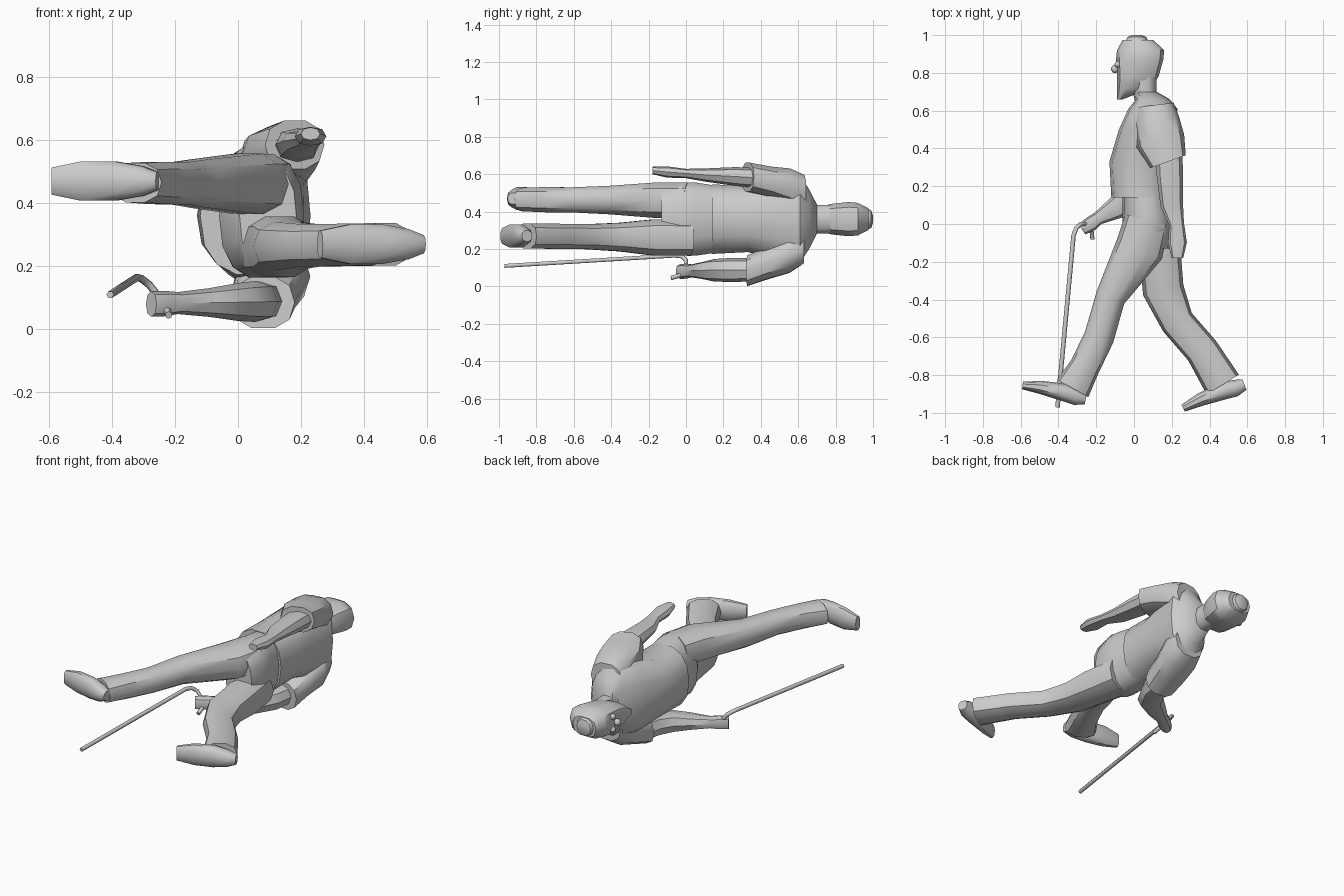
import bpy
import bmesh
import math
from mathutils import Vector

default_cube = bpy.data.objects.get("Cube")
if default_cube:
    bpy.data.objects.remove(default_cube, do_unlink=True)

grey = bpy.data.materials.new("plain grey")
grey.use_nodes = True
grey.diffuse_color = (0.6, 0.6, 0.6, 1)
grey_shader = grey.node_tree.nodes["Principled BSDF"]
grey_shader.inputs["Base Color"].default_value = grey.diffuse_color

# Height of the body's plane of symmetry, as the figure lies on its side
MIDDLE = 0.36


def finish(name, bm):
    """Turn a bmesh into a smooth shaded object that keeps its sharp edges."""
    bmesh.ops.recalc_face_normals(bm, faces=bm.faces)
    for face in bm.faces:
        face.smooth = True
    for edge in bm.edges:
        edge.smooth = edge.calc_face_angle(0) < math.radians(42)
    mesh = bpy.data.meshes.new(name)
    bm.to_mesh(mesh)
    bm.free()
    mesh.materials.append(grey)
    part = bpy.data.objects.new(name, mesh)
    bpy.context.collection.objects.link(part)


def rounded(value, roundness):
    return math.copysign(abs(value) ** roundness, value)


def loft(name, stations, start_z=MIDDLE, end_z=MIDDLE, sides=10,
         roundness=0.85, level=False):
    """Skin rings along a path of (x, y, half width, half depth) stations.

    Rings turn with the path, or stay square to the body when level is set.
    """
    bm = bmesh.new()
    loops = []
    last = len(stations) - 1
    for index, (x, y, width, depth) in enumerate(stations):
        before = stations[max(index - 1, 0)]
        after = stations[min(index + 1, last)]
        along = Vector((after[0] - before[0], after[1] - before[1], 0))
        across = along.normalized().cross(Vector((0, 0, 1)))
        if level:
            across = Vector((1, 0, 0))
        centre = Vector((x, y, start_z + (end_z - start_z) * index / last))
        loop = []
        for side in range(sides):
            angle = math.tau * side / sides
            offset = across * width * rounded(math.cos(angle), roundness)
            offset.z = depth * rounded(math.sin(angle), roundness)
            loop.append(bm.verts.new(centre + offset))
        loops.append(loop)
    for first, second in zip(loops, loops[1:]):
        for side in range(sides):
            following = (side + 1) % sides
            bm.faces.new((first[side], first[following],
                          second[following], second[side]))
    bm.faces.new(loops[0])
    bm.faces.new(loops[-1])
    finish(name, bm)


def shoe(name, toe, heel, height):
    """Lay the shared shoe profile between a toe and a heel point."""
    toe, heel = Vector(toe), Vector(heel)
    profile = [(0, 0, .02, .045), (.28, .01, .035, .065), (.6, .01, .045, .065),
               (.85, 0, .045, .05), (1, 0, .03, .03)]
    stations = []
    for fraction, lift, width, depth in profile:
        spot = toe.lerp(heel, fraction)
        stations.append((spot.x, spot.y + lift, width, depth))
    loft(name, stations, height, height)


def ball(name, centre, radius):
    bm = bmesh.new()
    bmesh.ops.create_uvsphere(bm, u_segments=10, v_segments=6, radius=radius)
    bmesh.ops.translate(bm, verts=bm.verts, vec=centre)
    finish(name, bm)


# Shirt body with a loose front hem, and the pelvis below it
loft("shirt", [(.04, .14, .16, .19), (.04, .33, .17, .18), (.07, .5, .15, .23),
               (.1, .61, .13, .24), (.1, .66, .09, .16), (.06, .7, .06, .08)],
     sides=14, level=True)
loft("pelvis", [(.06, .18, .12, .18), (.07, .05, .13, .2),
                (.075, -.03, .135, .2), (.095, -.13, .09, .16)],
     sides=14, level=True)

# Short sleeves
loft("free_sleeve", [(.11, .63, .1, .09), (.12, .55, .12, .1),
                     (.14, .44, .13, .085), (.18, .33, .1, .08)], .51, .585)
loft("cane_sleeve", [(.11, .63, .1, .09), (.11, .55, .12, .1),
                     (.09, .44, .11, .09), (.08, .33, .1, .085)], .21, .085)

# Striding trouser legs, from hip to hem
loft("front_leg", [(.07, .02, .12, .1), (.03, -.13, .13, .1),
                   (-.125, -.39, .08, .08), (-.185, -.6, .08, .07),
                   (-.26, -.755, .08, .07), (-.325, -.87, .095, .065)],
     .46, .465)
loft("rear_leg", [(.1, .02, .12, .1), (.14, -.18, .11, .1),
                  (.155, -.35, .11, .08), (.23, -.52, .09, .07),
                  (.36, -.67, .09, .07), (.47, -.85, .1, .07)],
     .26, .27)

# Shoes
shoe("front_shoe", (-.59, -.855), (-.255, -.925), .47)
shoe("rear_shoe", (.26, -.975), (.585, -.85), .27)

# Bare arms ending in simple hands
loft("free_arm", [(.185, .4, .07, .055), (.19, .26, .07, .05),
                  (.2, .1, .06, .035), (.225, 0, .04, .025),
                  (.23, -.1, .05, .03), (.23, -.18, .03, .02)],
     .58, .62, sides=8)
loft("cane_arm", [(.08, .41, .07, .06), (.055, .25, .075, .065),
                  (0, .15, .075, .06), (-.095, .085, .06, .045),
                  (-.19, .03, .035, .035), (-.23, 0, .04, .04),
                  (-.275, -.03, .03, .04)],
     .09, .08, sides=8)

# Neck, head with a pointed beard, and skull cap
loft("neck", [(.06, .66, .06, .08), (.055, .78, .065, .08)], level=True)
loft("head", [(-.075, .66, .015, .02), (0, .72, .09, .07),
              (.02, .78, .11, .085), (.03, .87, .125, .095),
              (.035, .92, .125, .09), (.02, .975, .08, .06)],
     roundness=0.75, level=True)
loft("skull_cap", [(.015, .97, .06, .06), (.015, .99, .05, .05),
                   (.015, 1, .025, .02)], roundness=1, level=True)

# Face details
ball("nose", (-.1, .82, MIDDLE), .022)
for direction in (-1, 1):
    ball("eye", (-.085, .845, MIDDLE + direction * .04), .018)

# Walking cane with a hooked handle
curve = bpy.data.curves.new("cane_path", "CURVE")
curve.dimensions = "3D"
curve.bevel_depth = .012
curve.bevel_resolution = 1
curve.use_fill_caps = True
path = [(-.405, -.97, .11), (-.32, -.06, .165), (-.305, -.02, .16),
        (-.28, 0, .14), (-.25, 0, .1), (-.225, -.03, .06), (-.22, -.08, .045)]
spline = curve.splines.new("POLY")
spline.points.add(len(path) - 1)
for point, spot in zip(spline.points, path):
    point.co = (*spot, 1)
curve.materials.append(grey)
cane = bpy.data.objects.new("cane", curve)
bpy.context.collection.objects.link(cane)
